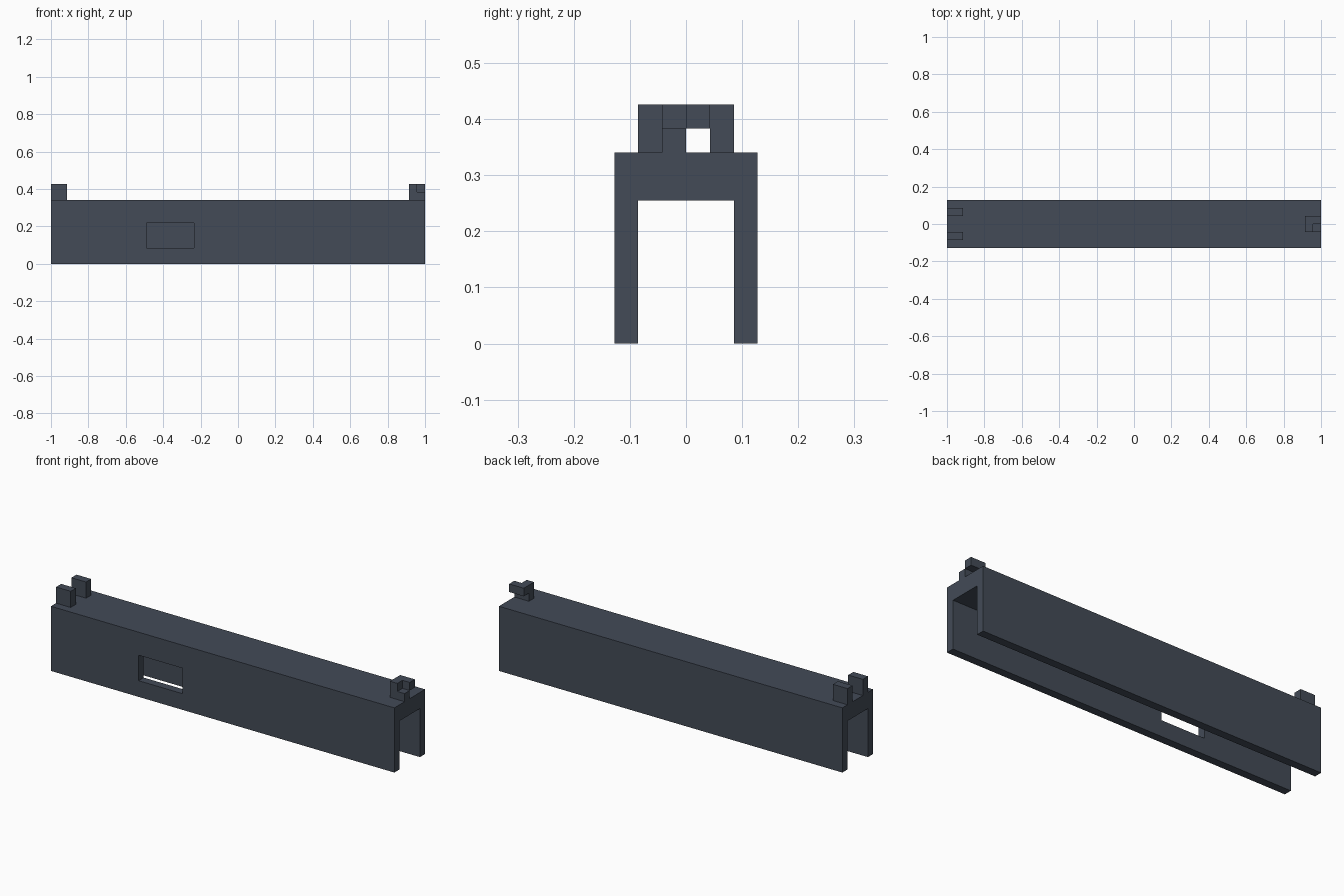
import bpy
import bmesh
from mathutils import Vector

if "Cube" in bpy.data.objects:
    bpy.data.objects.remove(bpy.data.objects["Cube"])

U = 2 / 47  # base module: the body is 47 modules long

steel = bpy.data.materials.new("dark blue grey")
steel.diffuse_color = (0.056, 0.070, 0.095, 1)
steel.use_nodes = True
steel.node_tree.nodes["Principled BSDF"].inputs["Base Color"].default_value = steel.diffuse_color


def prism(name, outline, sweep):
    """Extrude a closed outline of 3D points (in modules) along a vector."""
    bm = bmesh.new()
    face = bm.faces.new([bm.verts.new(Vector(p) * U) for p in outline])
    ext = bmesh.ops.extrude_face_region(bm, geom=[face], use_keep_orig=True)
    verts = [g for g in ext["geom"] if isinstance(g, bmesh.types.BMVert)]
    bmesh.ops.translate(bm, verts=verts, vec=Vector(sweep) * U)
    bmesh.ops.recalc_face_normals(bm, faces=bm.faces)
    mesh = bpy.data.meshes.new(name)
    bm.to_mesh(mesh)
    bm.free()
    mesh.materials.append(steel)
    obj = bpy.data.objects.new(name, mesh)
    bpy.context.collection.objects.link(obj)
    return obj


def box(name, x0, x1, y0, y1, z0, z1):
    return prism(name, [(x0, y0, z0), (x1, y0, z0), (x1, y1, z0), (x0, y1, z0)],
                 (0, 0, z1 - z0))


END = 23.5

# Long channel, open at the bottom and both ends
section = [(-3, 0), (-2, 0), (-2, 6), (2, 6), (2, 0), (3, 0), (3, 8), (-3, 8)]
body = prism("channel_body", [(-END, y, z) for y, z in section], (2 * END, 0, 0))

# Rectangular opening through the front wall only
cutter = box("opening_cutter", -11.5, -5.5, -4, -1, 2, 5.15)
cutter.hide_render = True
cutter.hide_viewport = True
cut = body.modifiers.new("opening", 'BOOLEAN')
cut.operation = 'DIFFERENCE'
cut.solver = 'EXACT'
cut.object = cutter

# Pair of posts at the left end
for side, y0 in (("front", -2), ("back", 1)):
    box(f"{side}_post", -END, -END + 2, y0, y0 + 1, 8, 10)

# Right-end block: a foot on the front half with an L-shaped cap overhanging it
box("block_foot", END - 2, END, -1, 0, 8, 9)
plan = [(END - 2, -1), (END - 1, -1), (END - 1, 0), (END, 0), (END, 1), (END - 2, 1)]
prism("block_cap", [(x, y, 9) for x, y in plan], (0, 0, 1))
